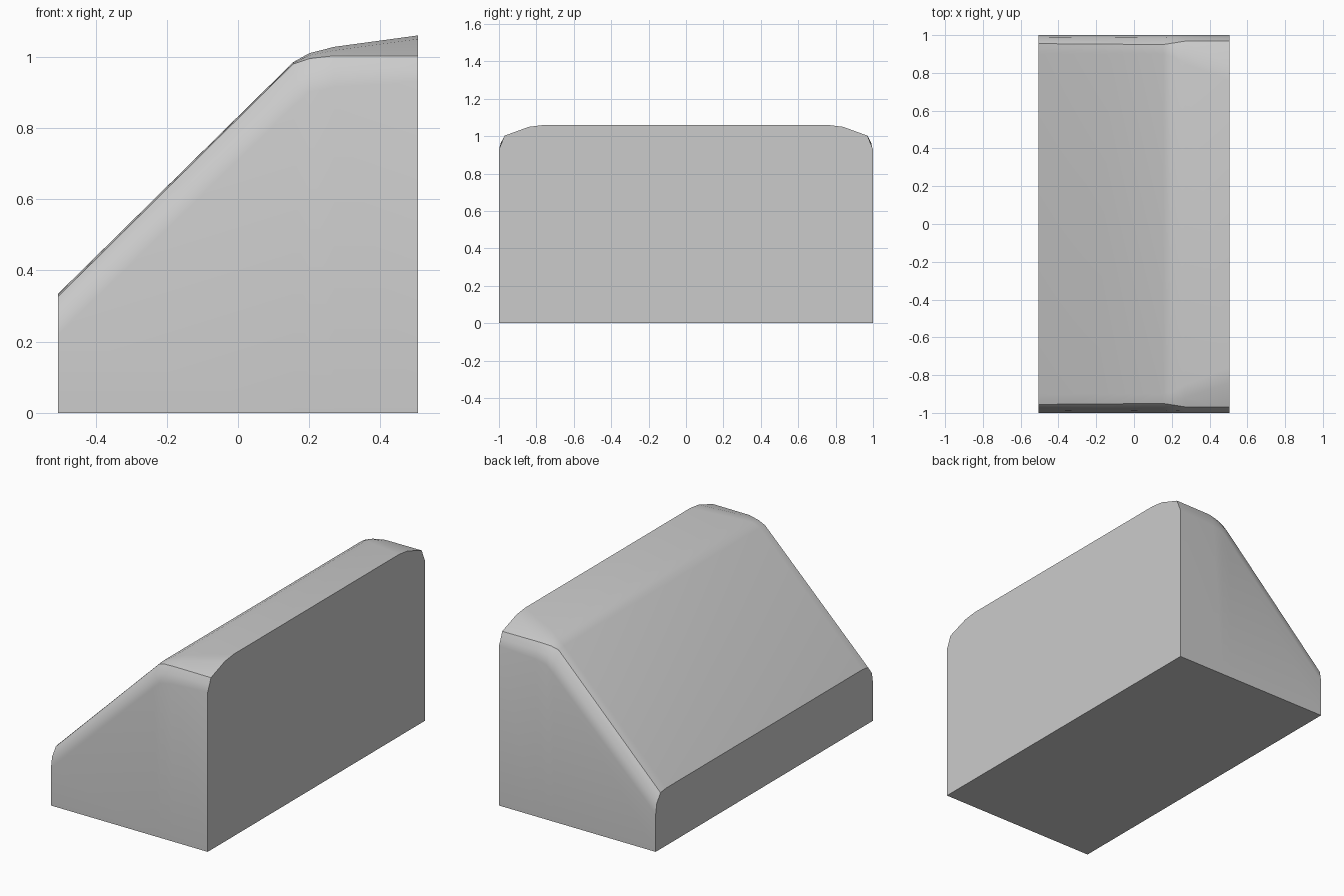
import bpy
import bmesh
import math

cube = bpy.data.objects.get("Cube")
if cube:
    bpy.data.objects.remove(cube, do_unlink=True)

grey = bpy.data.materials.new("light grey")
grey.use_nodes = True
colour = (0.6, 0.6, 0.6, 1)
grey.diffuse_color = colour
grey.node_tree.nodes["Principled BSDF"].inputs["Base Color"].default_value = colour

# Half section at each station along x: (y, z) from the side wall to the ridge
stations = {
    -0.505: [(1, 0.22), (0.99, 0.28), (0.955, 0.327), (0.93, 0.332), (0.90, 0.335)],
    0.155: [(1, 0.86), (0.985, 0.93), (0.95, 0.98), (0.93, 0.983), (0.90, 0.985)],
    0.20: [(1, 0.90), (0.988, 0.955), (0.957, 0.995), (0.93, 1.004), (0.89, 1.01)],
    0.27: [(1, 0.915), (0.99, 0.965), (0.968, 1.003), (0.92, 1.018), (0.85, 1.028)],
    0.505: [(1, 0.93), (0.985, 0.965), (0.97, 1.003), (0.84, 1.05), (0.76, 1.06)],
}

# Loft the wedge body through the mirrored sections
bm = bmesh.new()
rings = []
for x, half in stations.items():
    half = [(1, 0)] + half
    ring = half + [(-y, z) for y, z in reversed(half)]
    rings.append([bm.verts.new((x, y, z)) for y, z in ring])
count = len(rings[0])
for a, b in zip(rings, rings[1:]):
    for i in range(count):
        j = (i + 1) % count
        bm.faces.new((a[i], a[j], b[j], b[i]))

# Flat end walls
bm.faces.new(rings[0])
bm.faces.new(rings[-1])
bmesh.ops.recalc_face_normals(bm, faces=bm.faces)

mesh = bpy.data.meshes.new("wedge_body")
bm.to_mesh(mesh)
bm.free()
mesh.materials.append(grey)
body = bpy.data.objects.new("wedge_body", mesh)
bpy.context.collection.objects.link(body)

# Smooth the rounded shoulders, keep the end walls crisp
bpy.context.view_layer.objects.active = body
body.select_set(True)
bpy.ops.object.shade_smooth_by_angle(angle=math.radians(32))
